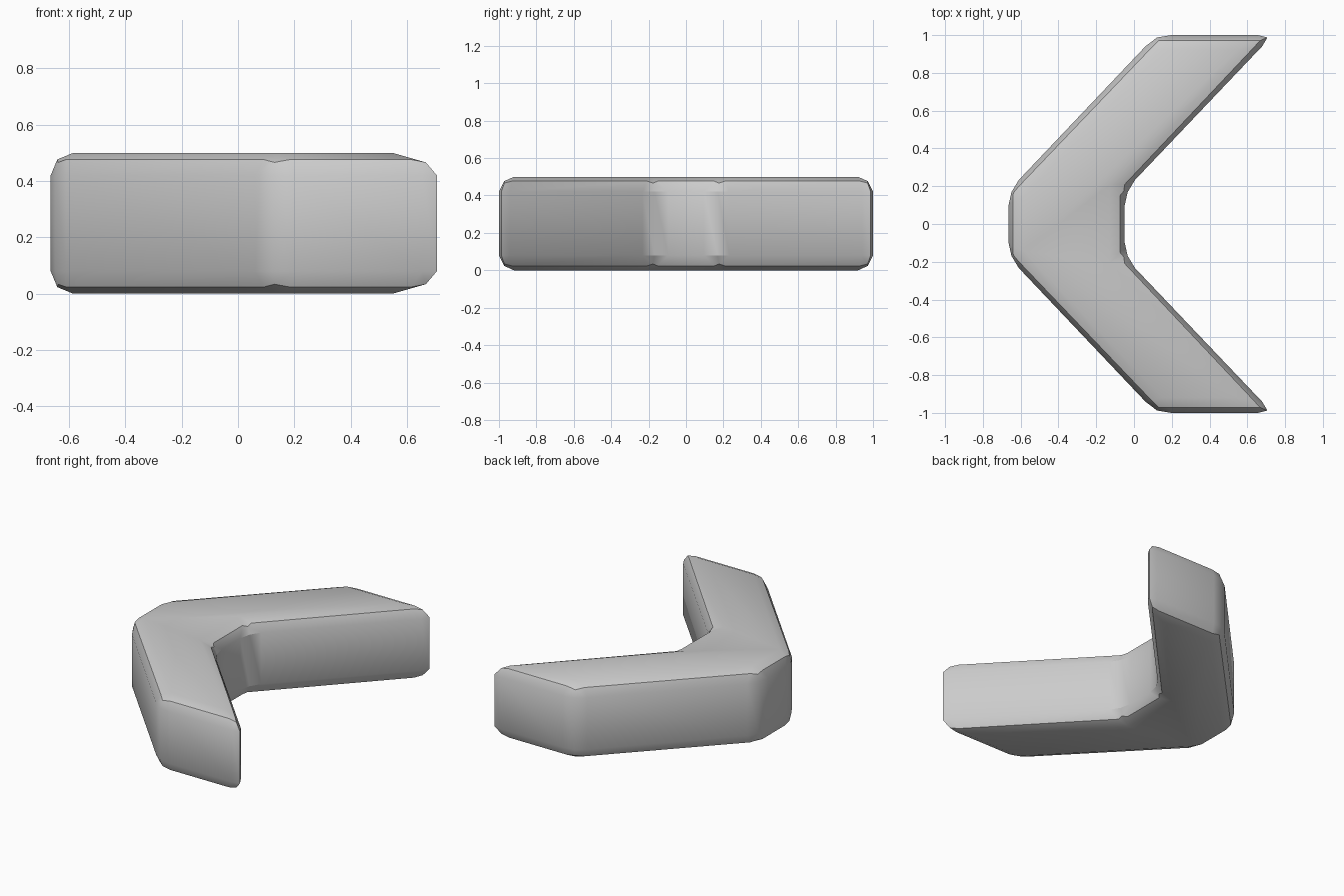
import bpy, bmesh

if "Cube" in bpy.data.objects:
    bpy.data.objects.remove(bpy.data.objects["Cube"])

# Chevron outline: upper half, mirrored in y for the lower half
half = [(-0.665, 0.175), (0.117, 1.0), (0.735, 1.0), (-0.05, 0.175)]
outline = half + [(x, -y) for x, y in reversed(half)]

# Solid chevron block
bm = bmesh.new()
face = bm.faces.new([bm.verts.new((x, y, 0)) for x, y in outline])
top = bmesh.ops.extrude_face_region(bm, geom=[face])["geom"]
bmesh.ops.translate(bm, vec=(0, 0, 0.5),
                    verts=[v for v in top if isinstance(v, bmesh.types.BMVert)])
bmesh.ops.recalc_face_normals(bm, faces=bm.faces)
mesh = bpy.data.meshes.new("chevron_block")
bm.to_mesh(mesh)
bm.free()
block = bpy.data.objects.new("chevron_block", mesh)
bpy.context.collection.objects.link(block)

# Two-step rounded edges
bevel = block.modifiers.new("rounded_edges", "BEVEL")
bevel.width = 0.08
bevel.segments = 2
bevel.limit_method = "ANGLE"
bevel.angle_limit = 0.5

bpy.context.view_layer.objects.active = block
block.select_set(True)
bpy.ops.object.modifier_apply(modifier=bevel.name)
bpy.ops.object.shade_smooth_by_angle()
